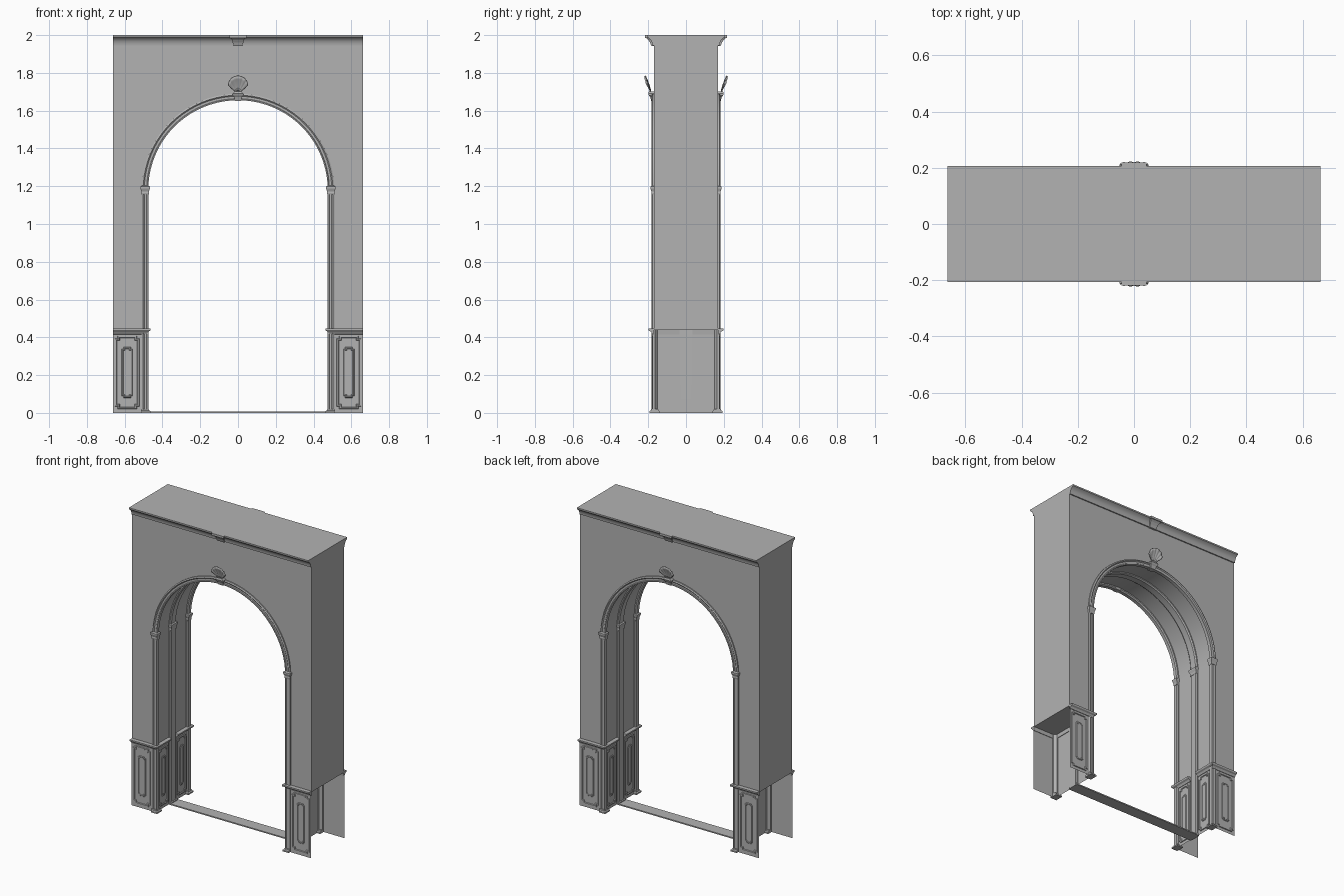
import bpy, bmesh, math

cube = bpy.data.objects.get("Cube")
if cube:
    bpy.data.objects.remove(cube, do_unlink=True)

stone = bpy.data.materials.new("grey_stone")
GREY = (0.45, 0.45, 0.45, 1)
stone.use_nodes = True
stone.diffuse_color = GREY
stone.node_tree.nodes["Principled BSDF"].inputs["Base Color"].default_value = GREY

W, D, SPRING, PLINTH = 0.663, 0.17, 1.18, 0.44   # half width, half depth, arch centre, plinth top
REVEAL, JAMB, FACE = 0.49, 0.485, 0.176          # recessed soffit, plinth jamb, plinth face


def finish(name, bm, mirror="", smooth=None, recalc=True):
    if recalc:
        bmesh.ops.recalc_face_normals(bm, faces=bm.faces)
    me = bpy.data.meshes.new(name)
    bm.to_mesh(me)
    bm.free()
    me.materials.append(stone)
    ob = bpy.data.objects.new(name, me)
    bpy.context.collection.objects.link(ob)
    if mirror:
        m = ob.modifiers.new("mirror", "MIRROR")
        m.use_axis = ["x" in mirror, "y" in mirror, False]
        m.use_mirror_merge = False
    if smooth:
        bpy.ops.object.select_all(action="DESELECT")
        bpy.context.view_layer.objects.active = ob
        ob.select_set(True)
        bpy.ops.object.shade_smooth_by_angle(angle=math.radians(smooth))
    return ob


def loft(bm, loops, closed=True, cap_start=False, cap_end=False):
    """Skin successive loops of points with quads."""
    rows = [[bm.verts.new(p) for p in loop] for loop in loops]
    n = len(rows[0])
    for a, b in zip(rows, rows[1:]):
        for i in range(n if closed else n - 1):
            j = (i + 1) % n
            bm.faces.new((a[i], a[j], b[j], b[i]))
    if cap_start:
        bm.faces.new(rows[0][::-1])
    if cap_end:
        bm.faces.new(rows[-1])


def solid(name, loops, **kw):
    bm = bmesh.new()
    loft(bm, loops, cap_start=True, cap_end=True)
    return finish(name, bm, **kw)


def box(name, x, y, z, **kw):
    solid(name, [[(x[0], y[0], h), (x[1], y[0], h), (x[1], y[1], h), (x[0], y[1], h)] for h in z], **kw)


def arch_path(r, z0, steps=40):
    """Points of the opening at radius r, from one foot over to the other."""
    arc = [(r * math.cos(math.pi * i / steps), SPRING + r * math.sin(math.pi * i / steps))
           for i in range(steps + 1)]
    return [(r, z0)] + arc + [(-r, z0)]


def arch_trim(name, profile, mirror=""):
    """Sweep an (r, y) profile up one jamb, round the arch and down the other."""
    paths = [arch_path(r, 0) for r, _ in profile]
    loops = [[(path[i][0], y, path[i][1]) for path, (_, y) in zip(paths, profile)]
             for i in range(len(paths[0]))]
    solid(name, loops, mirror=mirror, smooth=25)


# Main wall with arched opening, carried above the open plinths
outline = [(-W, PLINTH), (-W, 1.95), (W, 1.95), (W, PLINTH)] + arch_path(REVEAL, PLINTH)
solid("arch_wall", [[(x, y, z) for x, z in outline] for y in (-D, D)], smooth=25)

# Cornice along the top
side = [(D, 1.945), (0.178, 1.945), (0.179, 1.955), (0.183, 1.968), (0.19, 1.979),
        (0.2, 1.986), (0.206, 1.99), (0.206, 2.0)]
section = side + [(-y, z) for y, z in reversed(side)]
solid("cornice", [[(x, y, z) for y, z in section] for x in (-W, W)], smooth=25)

# Central block on the cornice, front and back
box("cornice_block_slab", (-0.045, 0.045), (-0.218, -0.16), (1.986, 2.0), mirror="y")
solid("cornice_block", [[(-w, -d, z), (w, -d, z), (w, -0.16, z), (-w, -0.16, z)]
      for w, d, z in ((0.026, 0.183, 1.942), (0.028, 0.19, 1.96), (0.032, 0.2, 1.975), (0.038, 0.212, 1.986))],
      mirror="y")

# Moulded trims: outer edges of the opening and a rib in the middle
arch_trim("edge_trim", [(0.51, -0.165), (0.51, -0.178), (0.502, -0.182), (0.496, -0.177),
                        (0.484, -0.177), (0.481, -0.181), (0.475, -0.181), (0.475, -0.158),
                        (0.482, -0.152), (0.494, -0.152)], mirror="y")
arch_trim("middle_rib", [(0.494, -0.03), (0.483, -0.03), (0.477, -0.022), (0.477, 0.022),
                         (0.483, 0.03), (0.494, 0.03)])

# Capitals where the arch springs
flare = [(0.002, 1.155), (0.004, 1.165), (0.003, 1.172), (0.009, 1.188), (0.009, 1.198), (0.0, 1.203)]


def capital(name, x, y, mirror):
    solid(name, [[(x[0] - f, y[0] - f, z), (x[1] + f, y[0] - f, z), (x[1] + f, y[1] + f, z),
                  (x[0] - f, y[1] + f, z)] for f, z in flare], mirror=mirror)


capital("edge_capital", (0.475, 0.508), (-0.18, -0.155), "xy")
capital("rib_capital", (0.477, 0.495), (-0.025, 0.025), "x")

# Plinth walls: front face, jamb face and the short return at the rib
bm = bmesh.new()
plan = [(W, -FACE), (JAMB, -FACE), (JAMB, -0.04), (REVEAL, -0.04), (REVEAL, 0)]
loft(bm, [[(x, y, z) for x, y in plan] for z in (0, PLINTH)], closed=False)
for f in bm.faces:
    f.normal_update()
finish("plinth_walls", bm, mirror="xy")

# Plinth cap and skirting mouldings running round the corner


def corner_moulding(name, profile):
    runs = [[(W, -FACE - d, z) for d, z in profile],
            [(JAMB - d, -FACE - d, z) for d, z in profile],
            [(JAMB - d, -0.035, z) for d, z in profile]]
    solid(name, runs, mirror="xy")


corner_moulding("plinth_cap", [(-0.005, 0.415), (0.003, 0.417), (0.006, 0.424), (0.01, 0.43), (0.02, 0.435),
                               (0.022, 0.438), (0.022, 0.446), (-0.008, 0.446)])
solid("corner_foot", [[(0.475 - f, -0.182 - f, z), (0.51, -0.182 - f, z), (0.51, -0.15 + f, z),
                       (0.475 - f, -0.15 + f, z)]
      for f, z in ((0.011, 0), (0.011, 0.009), (0.004, 0.014), (0.002, 0.02))], mirror="xy")
box("rib_foot", (0.468, 0.492), (-0.036, 0.036), (0, 0.014), mirror="x")


def notched(u0, u1, v0, v1, n):
    """Rectangle with square notches cut from its corners."""
    return [(u0 + n, v0), (u1 - n, v0), (u1 - n, v0 + n), (u1, v0 + n), (u1, v1 - n), (u1 - n, v1 - n),
            (u1 - n, v1), (u0 + n, v1), (u0 + n, v1 - n), (u0, v1 - n), (u0, v0 + n), (u0 + n, v0 + n)]


def panel(name, u0, u1, place):
    """Raised notched border with a raised field inside; place maps (u, v, height)."""
    bm = bmesh.new()

    def rings(margin_u, margin_v, notch, steps, cap):
        loops = [[place(u, v, h) for u, v in notched(u0 + margin_u + i, u1 - margin_u - i,
                                                    0.02 + margin_v + i, 0.408 - margin_v - i, notch)]
                 for i, h in steps]
        loft(bm, loops, cap_end=cap)
    rings(0, 0, 0.014, ((0, 0), (0.002, 0.005), (0.009, 0.005), (0.012, 0.0)), False)
    m = (u1 - u0) * 0.28
    rings(m, 0.06, 0.009, ((0, 0.0005), (0.003, 0.005), (0.007, 0.005), (0.009, 0.003)), True)
    finish(name, bm, mirror="xy")


panel("front_panel", 0.522, 0.652, lambda u, v, h: (u, -FACE - h, v))
panel("jamb_panel", -0.146, -0.045, lambda u, v, h: (JAMB - h, u, v))

# Threshold strip joining the two sides
box("threshold", (-REVEAL, REVEAL), (-0.04, 0.04), (0, 0.008))

# Keystone bracket and fluted shell at the crown
solid("keystone_bracket", [[(-w, -d, z), (w, -d, z), (w, -0.15, z), (-w, -0.15, z)]
      for w, d, z in ((0.017, 0.184, 1.652), (0.021, 0.19, 1.672), (0.028, 0.196, 1.68),
                      (0.028, 0.2, 1.69), (0.018, 0.196, 1.702))], mirror="y")
bm = bmesh.new()
rows = []
for j in range(1, 7):
    v, row = j / 6, []
    for i in range(25):
        u = i / 12 - 1
        rho, ang = 0.094 * (1 - 0.28 * u * u) * v, u * 0.87
        y = -0.186 - 0.032 * v ** 1.4 + 0.012 * u * u * v + 0.002 * v * math.cos(i * math.pi / 2)
        row.append((rho * math.sin(ang), y, 1.69 + rho * math.cos(ang)))
    rows.append(row)
loft(bm, rows, closed=False)
shell = finish("crown_shell", bm, mirror="y", smooth=40)
thick = shell.modifiers.new("thickness", "SOLIDIFY")
thick.thickness, thick.offset = 0.007, 0
